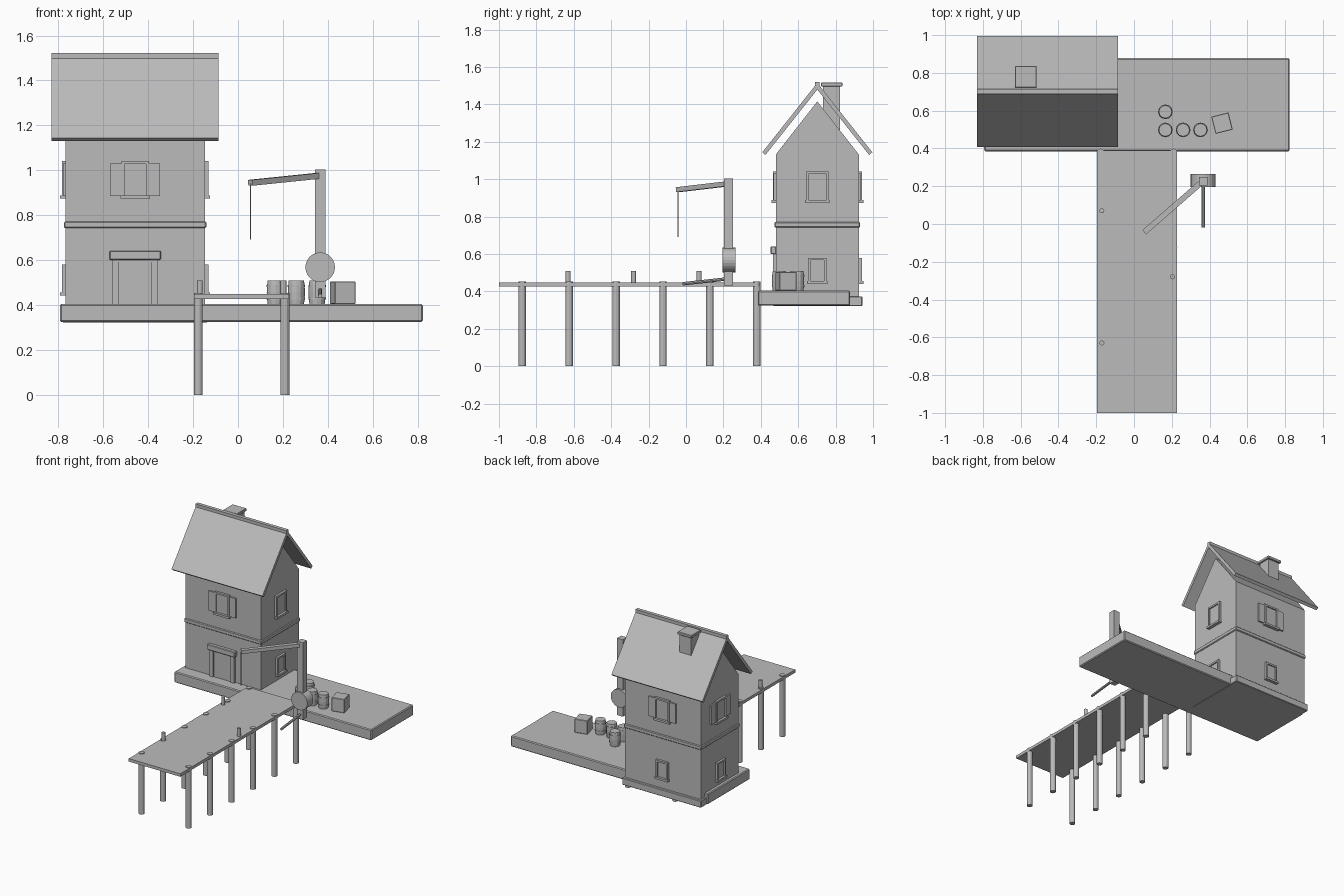
import bpy, bmesh, math
from mathutils import Matrix, Vector

if "Cube" in bpy.data.objects:
    bpy.data.objects.remove(bpy.data.objects["Cube"])

grey = bpy.data.materials.new("plain_grey")
grey.diffuse_color = (0.5, 0.5, 0.5, 1)
grey.use_nodes = True
grey.node_tree.nodes["Principled BSDF"].inputs["Base Color"].default_value = grey.diffuse_color


def finish(name, bm, bevel=0.0):
    bmesh.ops.recalc_face_normals(bm, faces=bm.faces)
    me = bpy.data.meshes.new(name)
    bm.to_mesh(me)
    bm.free()
    me.materials.append(grey)
    ob = bpy.data.objects.new(name, me)
    bpy.context.collection.objects.link(ob)
    if bevel:
        m = ob.modifiers.new("bevel", 'BEVEL')
        m.width, m.segments = bevel, 1
    return ob


def box(name, x0, x1, y0, y1, z0, z1, mat=Matrix(), bevel=0.0):
    bm = bmesh.new()
    size = Matrix.Diagonal((x1 - x0, y1 - y0, z1 - z0, 1))
    mid = Matrix.Translation(((x0 + x1) / 2, (y0 + y1) / 2, (z0 + z1) / 2))
    bmesh.ops.create_cube(bm, size=1, matrix=mat @ mid @ size)
    return finish(name, bm, bevel)


def extrude_x(name, yz, x0, x1):
    bm = bmesh.new()
    f = bm.faces.new([bm.verts.new((x0, y, z)) for y, z in yz])
    ext = bmesh.ops.extrude_face_region(bm, geom=[f])['geom']
    bmesh.ops.translate(bm, vec=(x1 - x0, 0, 0),
                        verts=[v for v in ext if isinstance(v, bmesh.types.BMVert)])
    return finish(name, bm)


def rod(name, a, b, r, sides=12):
    a, b = Vector(a), Vector(b)
    bm = bmesh.new()
    rot = (b - a).to_track_quat('Z', 'Y').to_matrix().to_4x4()
    bmesh.ops.create_cone(bm, cap_ends=True, segments=sides, radius1=r, radius2=r,
                          depth=(b - a).length, matrix=Matrix.Translation((a + b) / 2) @ rot)
    return finish(name, bm)


def lathe(name, profile, x, y, sides=12):
    bm = bmesh.new()
    rings = [[bm.verts.new((x + r * math.cos(t), y + r * math.sin(t), z))
              for t in (2 * math.pi * i / sides for i in range(sides))] for r, z in profile]
    for lo, hi in zip(rings, rings[1:]):
        for i in range(sides):
            j = (i + 1) % sides
            bm.faces.new((lo[i], lo[j], hi[j], hi[i]))
    bm.faces.new(rings[0])
    bm.faces.new(rings[-1])
    return finish(name, bm)


# quay and house foundation
box("quay_slab", -0.793, 0.823, 0.385, 0.878, 0.324, 0.404, bevel=0.006)
box("house_foundation", -0.783, -0.135, 0.465, 0.943, 0.322, 0.374, bevel=0.004)

# house body
X0, X1, Y0, Y1 = -0.768, -0.148, 0.48, 0.924
XC, YC = (X0 + X1) / 2, (Y0 + Y1) / 2
box("lower_storey", X0, X1, Y0, Y1, 0.37, 0.742)
box("storey_band", X0 - 0.007, X1 + 0.007, Y0 - 0.007, Y1 + 0.007, 0.742, 0.772, bevel=0.005)
box("upper_storey", X0, X1, Y0, Y1, 0.772, 1.132)
extrude_x("gable", [(Y0, 1.132), (Y1, 1.132), (YC, 1.416)], X0, X1)

# roof: bent slab with ridge cap
roof = [(-0.294, 1.144), (0, 1.515), (0.294, 1.144), (0.277, 1.130), (0, 1.479), (-0.277, 1.130)]
extrude_x("roof", [(YC + y, z) for y, z in roof], -0.831, -0.086)
box("ridge_cap", -0.831, -0.086, YC - 0.013, YC + 0.013, 1.498, 1.521)

# chimney
box("chimney", -0.619, -0.525, 0.733, 0.823, 1.25, 1.5)
box("chimney_cap", -0.63, -0.515, 0.722, 0.836, 1.496, 1.517, bevel=0.003)


# windows: local x along the wall, -y outwards
def window(name, pos, angle, w, z0, z1, shutters):
    m = Matrix.Translation(pos) @ Matrix.Rotation(angle, 4, 'Z')
    h, t, d = w / 2, 0.013, -0.016
    for s in (-1, 1):
        a, b = sorted((s * h, s * (h - t)))
        box(name + "_frame_side", a, b, d, 0.002, z0, z1, m)
        if shutters:
            a, b = sorted((s * (h - 0.002), s * (h + 0.05)))
            box(name + "_shutter", a, b, -0.011, 0.002, z0 + 0.008, z1 - 0.009, m)
    box(name + "_frame_top", -h + t, h - t, d, 0.002, z1 - t, z1, m)
    box(name + "_pane", -h + t, h - t, -0.007, 0.002, z0, z1 - t, m)
    box(name + "_sill", -h - 0.005, h + 0.005, -0.024, 0.002, z0 - 0.005, z0 + 0.01, m)


walls = [("front", (XC, Y0, 0), 0), ("right", (X1, YC, 0), math.pi / 2),
         ("back", (XC, Y1, 0), math.pi), ("left", (X0, YC, 0), -math.pi / 2)]
for side, pos, ang in walls:
    window(side + "_upper_window", pos, ang, 0.122, 0.878, 1.04, side != "right")
    if side != "front":
        window(side + "_lower_window", pos, ang, 0.098, 0.446, 0.58, False)

# door
for s in (-1, 1):
    a, b = sorted((XC + s * 0.071, XC + s * 0.102))
    box("door_jamb", a, b, 0.464, 0.482, 0.404, 0.602)
box("door", XC - 0.071, XC + 0.071, 0.472, 0.482, 0.404, 0.592)
box("door_head", XC - 0.071, XC + 0.071, 0.467, 0.482, 0.592, 0.602)
box("door_lintel", XC - 0.114, XC + 0.114, 0.453, 0.482, 0.6, 0.641, bevel=0.004)

# jetty deck, piles and mooring posts
box("jetty_deck", -0.196, 0.227, -1.0, 0.39, 0.427, 0.449)
for i in range(6):
    for x in (-0.177, 0.209):
        y = -0.876 + i * 0.251
        rod("jetty_pile", (x, y, 0), (x, y, 0.454), 0.02)
for x, y in ((-0.17, 0.07), (0.203, -0.28), (-0.17, -0.63)):
    rod("mooring_post", (x, y, 0.44), (x, y, 0.508), 0.013)

# crane
box("crane_post", 0.343, 0.39, 0.203, 0.25, 0.433, 1.003)
rod("crane_drum", (0.366, 0.195, 0.568), (0.366, 0.264, 0.568), 0.066, 24)
rod("crane_handle", (0.366, 0.22, 0.467), (0.366, -0.018, 0.441), 0.009, 8)
root, tip = Vector((0.366, 0.228, 0.976)), Vector((0.055, -0.043, 0.944))
run = root - tip
jib = (Matrix.Translation(tip) @ Matrix.Rotation(math.atan2(run.y, run.x), 4, 'Z')
       @ Matrix.Rotation(-math.atan2(run.z, run.xy.length), 4, 'Y'))
box("crane_jib", 0, run.length, -0.015, 0.015, -0.013, 0.013, jib)
rod("crane_rope", (0.055, -0.043, 0.94), (0.055, -0.043, 0.692), 0.003, 6)

# barrels and crate
barrel = [(0.034, 0.404), (0.037, 0.43), (0.038, 0.457), (0.037, 0.483), (0.034, 0.508)]
for x, y in ((0.166, 0.594), (0.166, 0.498), (0.26, 0.498), (0.352, 0.498)):
    lathe("barrel", barrel, x, y)
    for z in (0.425, 0.48):
        lathe("barrel_hoop", [(0.039, z), (0.039, z + 0.009)], x, y)
turn = Matrix.Translation((0.466, 0.534, 0)) @ Matrix.Rotation(math.radians(14), 4, 'Z')
box("crate", -0.047, 0.047, -0.047, 0.047, 0.404, 0.505, turn, bevel=0.003)
